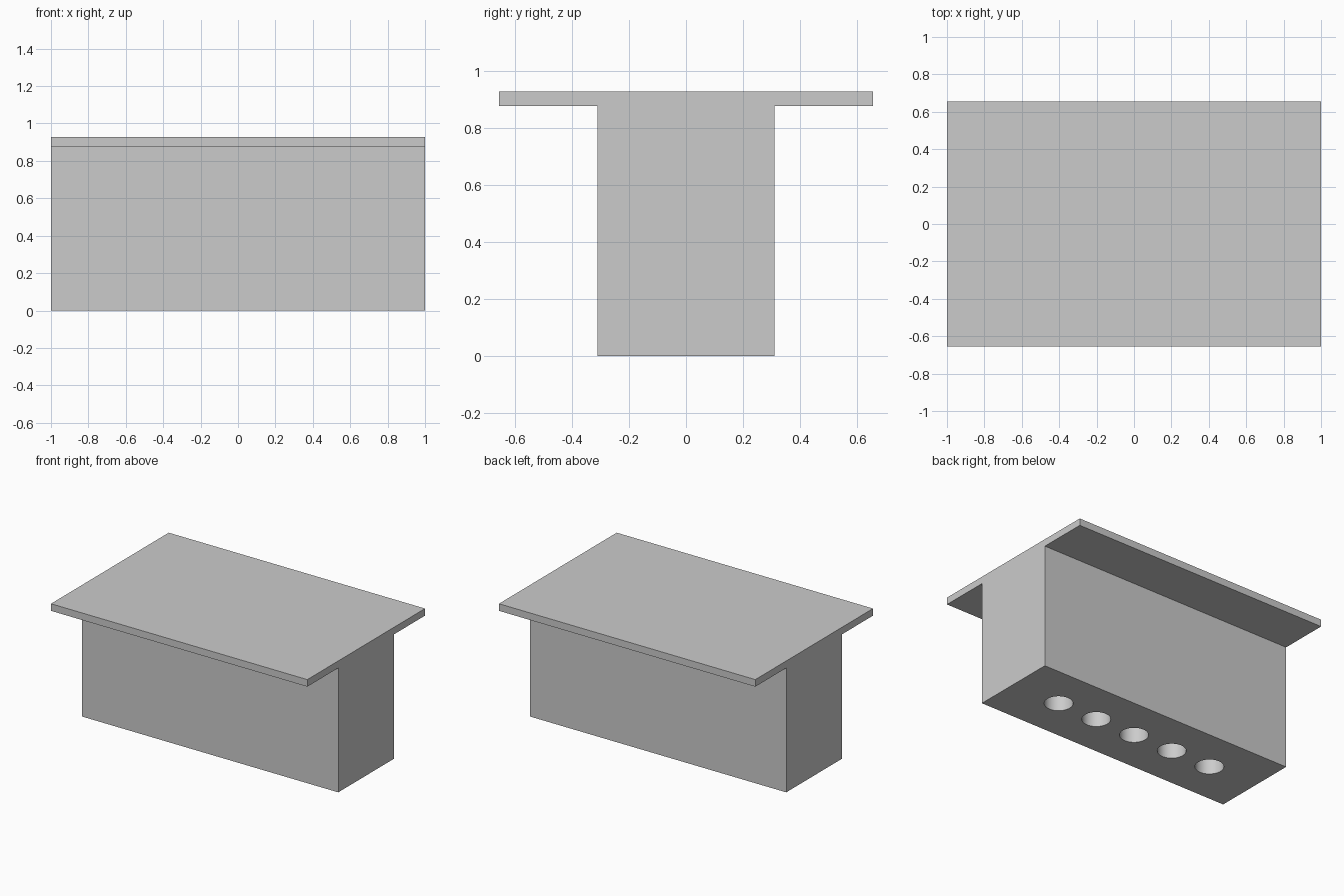
import bpy
import bmesh

default = bpy.data.objects.get("Cube")
if default:
    bpy.data.objects.remove(default, do_unlink=True)

LENGTH = 2.0
HALF_BODY, HALF_TOP = 0.311, 0.656
LEDGE, HEIGHT = 0.877, 0.927
HOLE_RADIUS, HOLE_DEPTH, HOLE_SPACING = 0.092, 0.6, 0.3125

grey = bpy.data.materials.new("plain_grey")
grey.use_nodes = True
colour = (0.6, 0.6, 0.6, 1.0)
grey.diffuse_color = colour
grey.node_tree.nodes["Principled BSDF"].inputs["Base Color"].default_value = colour


def add_mesh(name, bm):
    mesh = bpy.data.meshes.new(name)
    bmesh.ops.recalc_face_normals(bm, faces=bm.faces)
    bm.to_mesh(mesh)
    bm.free()
    mesh.materials.append(grey)
    obj = bpy.data.objects.new(name, mesh)
    bpy.context.collection.objects.link(obj)
    return obj


# T-shaped block: half profile mirrored across y, extruded along x
half = [(HALF_BODY, 0), (HALF_BODY, LEDGE), (HALF_TOP, LEDGE), (HALF_TOP, HEIGHT)]
profile = half + [(-y, z) for y, z in reversed(half)]
bm = bmesh.new()
end = bm.faces.new([bm.verts.new((-LENGTH / 2, y, z)) for y, z in profile])
sweep = bmesh.ops.extrude_face_region(bm, geom=[end], use_keep_orig=True)
moved = [v for v in sweep["geom"] if isinstance(v, bmesh.types.BMVert)]
bmesh.ops.translate(bm, verts=moved, vec=(LENGTH, 0, 0))
block = add_mesh("block_with_top_flange", bm)

# Row of blind holes in the underside
bm = bmesh.new()
for i in range(-2, 3):
    hole = bmesh.ops.create_cone(bm, cap_ends=True, segments=48, radius1=HOLE_RADIUS,
                                 radius2=HOLE_RADIUS, depth=2 * HOLE_DEPTH)
    bmesh.ops.translate(bm, verts=hole["verts"], vec=(i * HOLE_SPACING, 0, 0))
cutter = add_mesh("hole_cutter", bm)
cutter.hide_render = True

cut = block.modifiers.new("holes", "BOOLEAN")
cut.operation = "DIFFERENCE"
cut.solver = "EXACT"
cut.object = cutter

bpy.ops.object.select_all(action="DESELECT")
block.select_set(True)
bpy.context.view_layer.objects.active = block
bpy.ops.object.modifier_apply(modifier=cut.name)
bpy.data.objects.remove(cutter, do_unlink=True)

# Round hole walls, crisp edges elsewhere
bpy.ops.object.shade_smooth_by_angle(angle=0.5)
